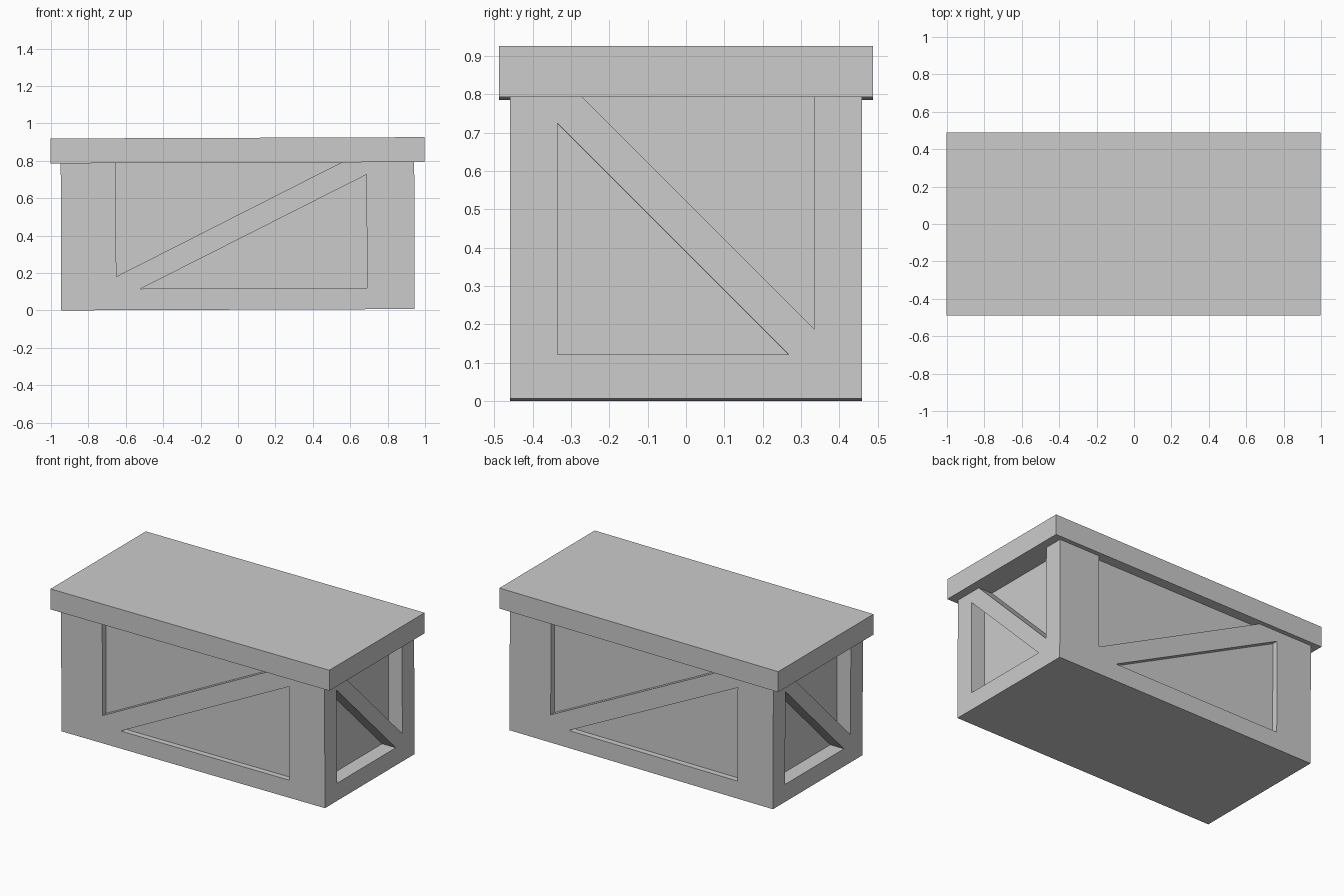
import bpy, bmesh
from math import radians
from mathutils import Matrix

if "Cube" in bpy.data.objects:
    bpy.data.objects.remove(bpy.data.objects["Cube"])

TILT = Matrix.Translation((0, 0, 0.0037)) @ Matrix.Rotation(-0.0037, 4, 'Y')


def make(name, bm):
    bmesh.ops.recalc_face_normals(bm, faces=bm.faces)
    me = bpy.data.meshes.new(name)
    bm.to_mesh(me)
    bm.free()
    ob = bpy.data.objects.new(name, me)
    bpy.context.collection.objects.link(ob)
    return ob


def box(name, sx, sy, z0, z1):
    bm = bmesh.new()
    bmesh.ops.create_cube(bm, size=1, matrix=Matrix.Translation((0, 0, (z0 + z1) / 2))
                          @ Matrix.Diagonal((sx, sy, z1 - z0, 1)))
    return make(name, bm)


def add_prism(bm, points, half, depth, angle):
    # Triangular recess volume, drawn for the front face then turned about z
    rot = Matrix.Rotation(radians(angle), 4, 'Z')
    f = bm.faces.new([bm.verts.new(rot @ bm_v) for bm_v in
                      [Matrix.Translation((u, -half - 0.1, z)).translation for u, z in points]])
    new = bmesh.ops.extrude_face_region(bm, geom=[f])["geom"]
    verts = [g for g in new if isinstance(g, bmesh.types.BMVert)]
    shift = rot @ Matrix.Translation((0, depth + 0.1, 0)).translation
    bmesh.ops.translate(bm, vec=shift, verts=verts)


# Crate body and lid
body = box("crate_body", 1.89, 0.918, 0, 0.786)
lid = box("crate_lid", 2.0, 0.976, 0.786, 0.919)

# Recessed panels either side of the diagonal brace (upper ones run out under the lid)
long_panels = [[(-0.65, 0.18), (0.756, 0.886), (-0.65, 0.886)],
               [(-0.52, 0.114), (0.69, 0.114), (0.69, 0.72)]]
end_panels = [[(0.335, 0.18), (0.335, 0.886), (-0.371, 0.886)],
              [(-0.335, 0.114), (0.268, 0.114), (-0.335, 0.717)]]
bm = bmesh.new()
for turn in (0, 180):
    for p in long_panels:
        add_prism(bm, p, 0.459, 0.037, turn)
    for p in end_panels:
        add_prism(bm, p, 0.945, 0.098, turn + 90)
cutter = make("panel_cutter", bm)
cutter.hide_render = True

mod = body.modifiers.new("panels", 'BOOLEAN')
mod.operation = 'DIFFERENCE'
mod.solver = 'EXACT'
mod.object = cutter
bpy.context.view_layer.objects.active = body
bpy.ops.object.modifier_apply(modifier=mod.name)
bpy.data.objects.remove(cutter)

# The whole crate leans very slightly
for ob in (body, lid):
    ob.data.transform(TILT)
